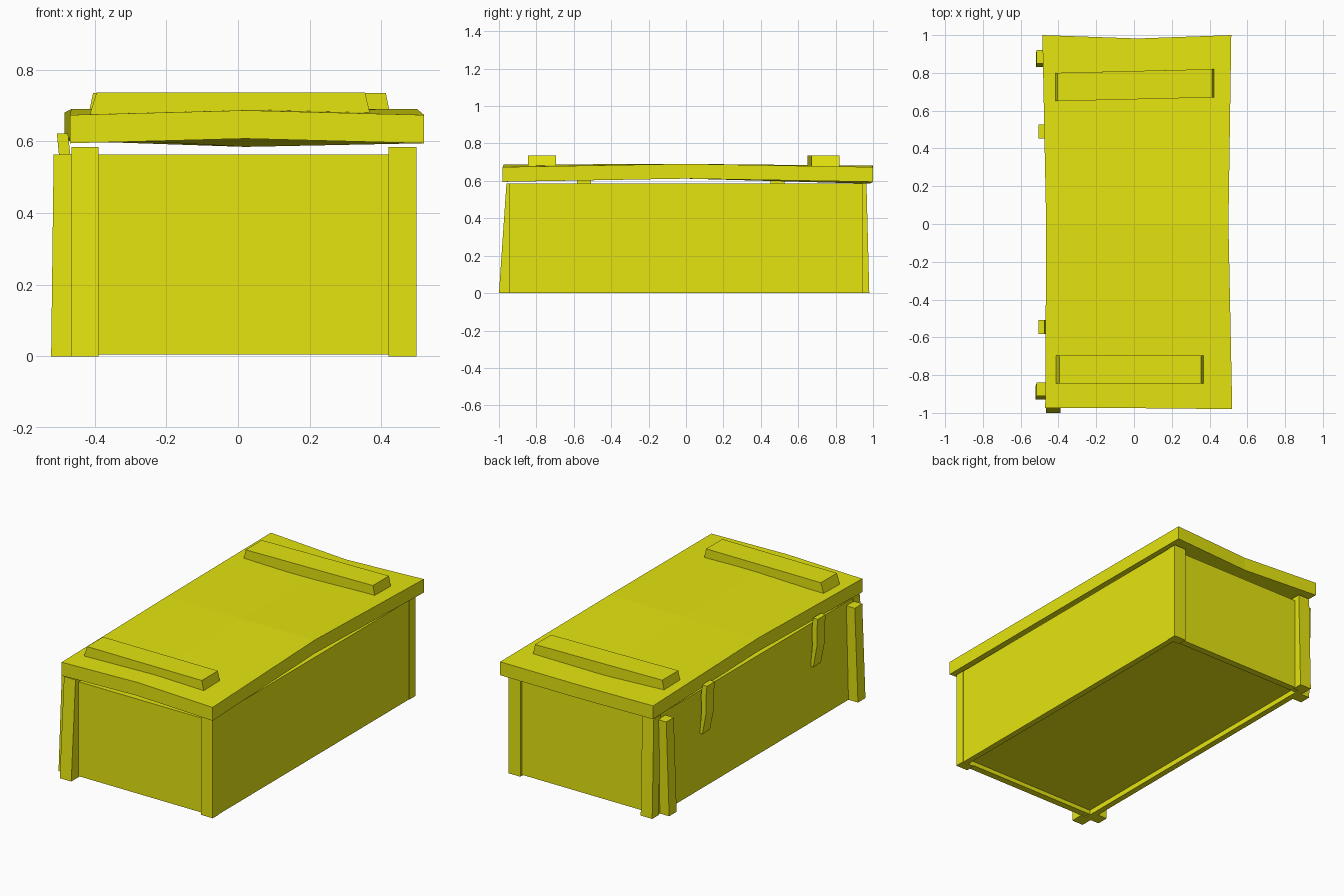
import bpy, bmesh

if "Cube" in bpy.data.objects:
    bpy.data.objects.remove(bpy.data.objects["Cube"])

paint = bpy.data.materials.new("yellow_paint")
paint.diffuse_color = (0.78, 0.78, 0.005, 1)
paint.use_nodes = True
paint.node_tree.nodes["Principled BSDF"].inputs["Base Color"].default_value = paint.diffuse_color


def finish(name, bm):
    bmesh.ops.recalc_face_normals(bm, faces=bm.faces)
    me = bpy.data.meshes.new(name)
    bm.to_mesh(me)
    bm.free()
    me.materials.append(paint)
    ob = bpy.data.objects.new(name, me)
    bpy.context.collection.objects.link(ob)
    return ob


def loft(name, *rings):
    """Block through rectangles (x0, x1, y0, y1, z), bottom to top."""
    bm = bmesh.new()
    loops = [[bm.verts.new(p) for p in ((x0, y0, z), (x1, y0, z), (x1, y1, z), (x0, y1, z))]
             for x0, x1, y0, y1, z in rings]
    for a, b in zip(loops, loops[1:]):
        for i in range(4):
            j = (i + 1) % 4
            bm.faces.new((a[i], a[j], b[j], b[i]))
    bm.faces.new(loops[0][::-1])
    bm.faces.new(loops[-1])
    return finish(name, bm)


# Long side walls
for name, x0, x1 in (("right_wall", 0.46, 0.495), ("left_wall", -0.46, -0.425)):
    loft(name, (x0, x1, -0.94, 0.94, 0.0), (x0, x1, -0.94, 0.94, 0.585))

# End walls and raised floor
for name, s in (("front_wall", -1), ("back_wall", 1)):
    y0, y1 = sorted((s * 0.89, s * 0.93))
    loft(name, (-0.46, 0.495, y0, y1, 0.005), (-0.46, 0.495, y0, y1, 0.563))
loft("floor", (-0.45, 0.48, -0.92, 0.92, 0.03), (-0.45, 0.48, -0.92, 0.92, 0.06))

# Corner posts on the ends; the left ones lean outwards at the foot
for name, s, foot, top in (("front", -1, 1.0, 0.96), ("back", 1, 0.98, 0.965)):
    a, b = sorted((s * foot, s * 0.92))
    c, d = sorted((s * top, s * 0.90))
    loft(name + "_left_post", (-0.465, -0.39, a, b, 0), (-0.465, -0.39, c, d, 0.585))
    a, b = sorted((s * 0.947, s * 0.89))
    loft(name + "_right_post", (0.42, 0.498, a, b, 0), (0.42, 0.498, a, b, 0.585))

# Battens standing against the left wall
loft("front_left_batten", (-0.522, -0.46, -0.93, -0.86, 0), (-0.515, -0.455, -0.91, -0.84, 0.563))
loft("back_left_batten", (-0.52, -0.46, 0.83, 0.90, 0), (-0.515, -0.455, 0.85, 0.92, 0.563))

# Bent straps hanging from the lid
for name, y in (("front_strap", -0.545), ("back_strap", 0.49)):
    loft(name, (-0.475, -0.458, y - 0.035, y + 0.035, 0.33),
         (-0.50, -0.47, y - 0.037, y + 0.037, 0.46),
         (-0.50, -0.468, y - 0.037, y + 0.037, 0.56),
         (-0.506, -0.475, y - 0.037, y + 0.037, 0.622))

# Warped lid: rows from front to back of (x, y, underside height)
rows = [[(-0.47, -0.975, 0.595), (0.02, -0.975, 0.608), (0.52, -0.98, 0.595)],
        [(-0.465, 0.0, 0.612), (0.02, 0.0, 0.612), (0.50, 0.0, 0.612)],
        [(-0.485, 1.0, 0.602), (0.02, 0.982, 0.585), (0.515, 1.0, 0.595)]]
bm = bmesh.new()
low = [[bm.verts.new(p) for p in r] for r in rows]
high = [[bm.verts.new((x, y, z + 0.079)) for x, y, z in r] for r in rows]
for g in (low, high):
    for i in range(2):
        for j in range(2):
            bm.faces.new((g[i][j], g[i][j + 1], g[i + 1][j + 1], g[i + 1][j]))
rim = [(0, 0), (0, 1), (0, 2), (1, 2), (2, 2), (2, 1), (2, 0), (1, 0)]
for (a, b), (c, d) in zip(rim, rim[1:] + rim[:1]):
    bm.faces.new((low[a][b], low[c][d], high[c][d], high[a][b]))
finish("lid", bm)

# Cleats across the lid, with sloping ends
loft("front_cleat", (-0.415, 0.37, -0.845, -0.695, 0.672), (-0.395, 0.355, -0.845, -0.695, 0.737))
back = loft("back_cleat", (-0.42, 0.427, 0.66, 0.81, 0.665), (-0.405, 0.413, 0.66, 0.81, 0.735))
for v in back.data.vertices:  # slight skew
    v.co.y += 0.024 * v.co.x
